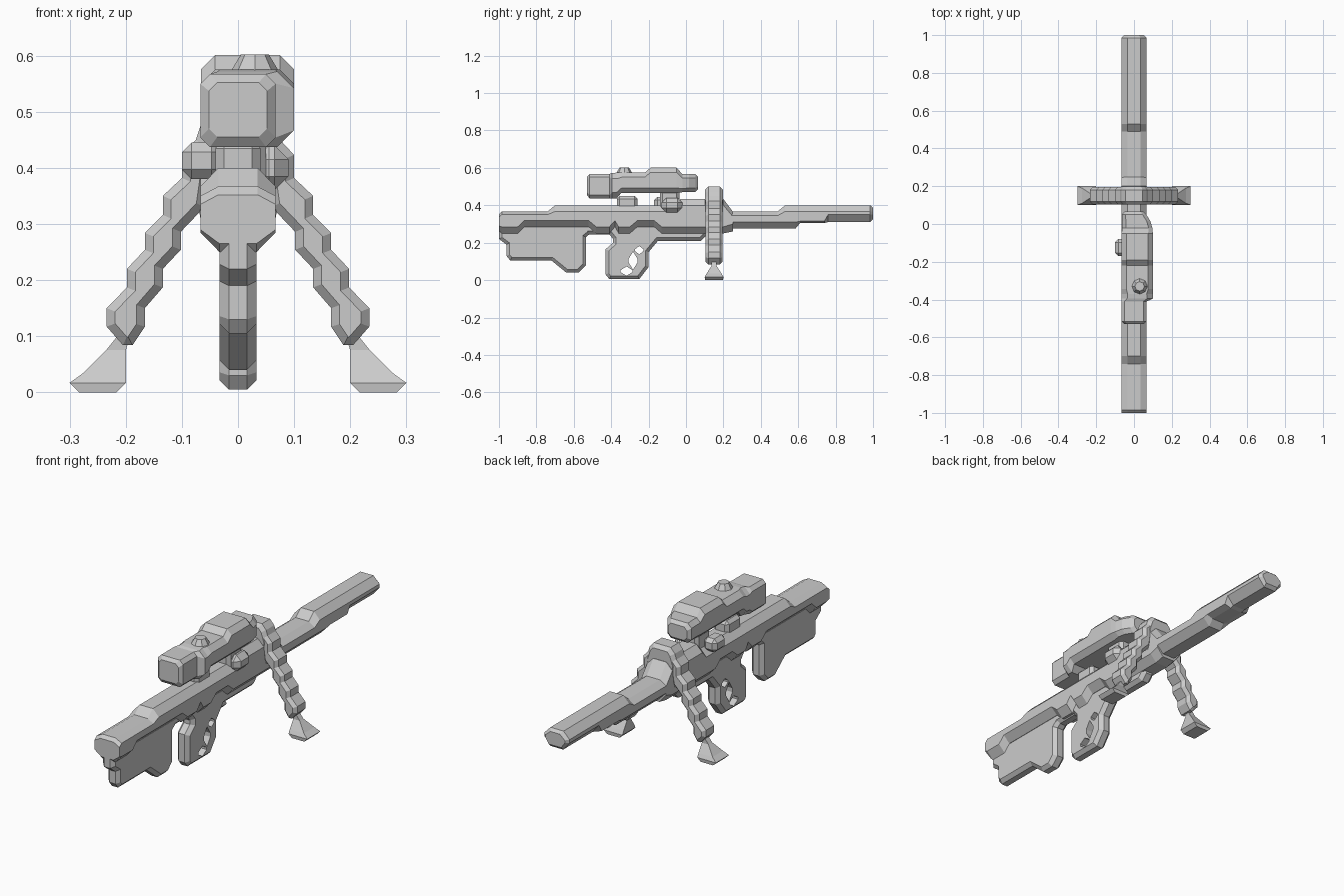
import bpy, bmesh
from mathutils import Vector

if "Cube" in bpy.data.objects:
    bpy.data.objects.remove(bpy.data.objects["Cube"])


def finish(name, bm):
    bmesh.ops.recalc_face_normals(bm, faces=bm.faces)
    me = bpy.data.meshes.new(name)
    bm.to_mesh(me)
    bm.free()
    ob = bpy.data.objects.new(name, me)
    bpy.context.collection.objects.link(ob)
    return ob


def skin(name, rings):
    """Bridge equal-sized rings of points and cap both ends."""
    bm = bmesh.new()
    vs = [[bm.verts.new(p) for p in r] for r in rings]
    n = len(vs[0])
    for a, b in zip(vs, vs[1:]):
        for i in range(n):
            j = (i + 1) % n
            bm.faces.new((a[i], a[j], b[j], b[i]))
    bm.faces.new(vs[0][::-1])
    bm.faces.new(vs[-1])
    return finish(name, bm)


def inset(pts, c):
    """Miter-offset a closed outline inward."""
    n = len(pts)
    area = sum(pts[i - 1][0] * pts[i][1] - pts[i][0] * pts[i - 1][1] for i in range(n))
    s = 1 if area > 0 else -1
    out = []
    for i in range(n):
        p, q, r = (Vector(pts[k % n]) for k in (i - 1, i, i + 1))
        d1, d2 = (q - p).normalized(), (r - q).normalized()
        n1, n2 = Vector((-d1.y, d1.x)) * s, Vector((-d2.y, d2.x)) * s
        out.append(tuple(q + (n1 + n2) * (c / (1 + n1.dot(n2)))))
    return out


def prism(name, pts, half, c, to3d):
    small = inset(pts, c) if c else pts
    steps = [(-half, small), (c - half, pts), (half - c, pts), (half, small)] if c else [(-half, pts), (half, pts)]
    return skin(name, [[to3d(a, b, t) for a, b in ps] for t, ps in steps])


def side(a, b, t):
    return (t, a, b)


def chamfer_box(name, x0, x1, y0, y1, z0, z1, c):
    bm = bmesh.new()
    bmesh.ops.create_cube(bm, size=1)
    for v in bm.verts:
        v.co = ((x0 + x1) / 2 + v.co.x * (x1 - x0), (y0 + y1) / 2 + v.co.y * (y1 - y0),
                (z0 + z1) / 2 + v.co.z * (z1 - z0))
    bmesh.ops.bevel(bm, geom=bm.edges[:], offset=c, segments=1, affect='EDGES')
    return finish(name, bm)


def octagon(y, cx, w, bw, tw, zb, zlo, zhi, zt):
    return [(cx + x, y, z) for x, z in ((-bw, zb), (bw, zb), (w, zlo), (w, zhi),
                                        (tw, zt), (-tw, zt), (-w, zhi), (-w, zlo))]


# Body from butt to receiver: y, bottom, lower shoulder, upper shoulder, top
body = [(-1, .265, .29, .335, .352), (-.985, .25, .285, .35, .367), (-.9, .25, .285, .35, .367),
        (-.865, .285, .318, .35, .367), (-.74, .285, .318, .35, .367), (-.70, .285, .318, .367, .4),
        (-.52, .285, .318, .367, .4), (-.48, .25, .285, .367, .4), (-.41, .25, .285, .367, .4),
        (-.38, .285, .318, .367, .4), (-.36, .25, .285, .367, .4), (-.3, .25, .285, .367, .4),
        (-.26, .285, .318, .367, .4), (-.17, .285, .318, .367, .4), (-.13, .25, .285, .367, .4),
        (-.06, .25, .285, .367, .4), (-.03, .25, .285, .4, .433), (.2, .25, .285, .4, .433),
        (.25, .26, .3, .34, .367)]
skin("receiver_body", [octagon(y, 0, .067, .033, .035, *z) for y, *z in body])

# Barrel with stepped muzzle
barrel = [(.2, .275, .31, .345, .367), (.49, .275, .31, .345, .367), (.53, .275, .31, .367, .4),
          (.585, .275, .31, .367, .4), (.61, .305, .315, .367, .4), (.74, .305, .315, .367, .4),
          (.76, .31, .35, .367, .4), (.985, .31, .35, .367, .4), (1, .325, .352, .365, .388)]
skin("barrel", [octagon(y, 0, .067 if y < 1 else .052, .033, .035 if y < 1 else .025, *z)
                for y, *z in barrel])

# Thin butt plate and grip frame below the body
butt = [(-1, .3), (-1, .22), (-.96, .19), (-.96, .13), (-.94, .105), (-.72, .105), (-.64, .04),
        (-.575, .04), (-.535, .08), (-.535, .23), (-.51, .25), (-.51, .3)]
prism("butt_stock", butt, .033, .017, side)
grip = [(-.55, .3), (-.55, .245), (-.41, .245), (-.39, .22), (-.39, .2), (-.43, .165), (-.43, .03),
        (-.41, .005), (-.25, .005), (-.2, .07), (-.2, .15), (-.15, .21), (.08, .21), (.11, .24), (.11, .3)]
frame = prism("grip_frame", grip, .033, .017, side)

# Trigger openings
holes = [(-.318, .048, .032, .025), (-.283, .104, .024, .048), (-.25, .16, .024, .022)]
for a, b, w, h in holes:
    pts = [(a - w, b - h * .2), (a, b - h), (a + w, b - h * .2), (a + w, b + h * .2), (a, b + h), (a - w, b + h * .2)]
    cut = prism("opening_cutter", pts, .1, 0, side)
    cut.hide_render = True
    mod = frame.modifiers.new("opening", 'BOOLEAN')
    mod.operation, mod.object, mod.solver = 'DIFFERENCE', cut, 'EXACT'
    bpy.context.view_layer.objects.active = frame
    bpy.ops.object.modifier_apply(modifier=mod.name)
    bpy.data.objects.remove(cut)

# Scope: y, centre x, half width, bottom, top, chamfer
scope = [(-.53, 0, .052, .455, .552, .015), (-.515, 0, .067, .437, .567, .017),
         (-.41, 0, .067, .437, .567, .017), (-.395, .017, .083, .437, .572, .03),
         (-.37, .017, .083, .437, .575, .033), (-.345, .017, .083, .467, .575, .025),
         (-.22, .017, .083, .467, .575, .025), (-.19, .017, .083, .467, .601, .025),
         (-.05, .017, .083, .467, .601, .025), (-.02, .017, .08, .47, .567, .02),
         (.015, .012, .075, .472, .567, .02), (.05, 0, .065, .472, .567, .02),
         (.065, 0, .05, .487, .552, .015)]
skin("scope", [octagon(y, cx, w, w - c, w - c, zb, zb + c, zt - c, zt) for y, cx, w, zb, zt, c in scope])

# Scope dial, mounts and bolt knob
bm = bmesh.new()
bmesh.ops.create_cone(bm, cap_ends=True, segments=8, radius1=.055, radius2=.025, depth=.05)
bmesh.ops.translate(bm, verts=bm.verts, vec=(.03, -.33, .577))
finish("scope_dial", bm)
chamfer_box("rear_mount", -.04, .04, -.37, -.26, .38, .45, .015)
chamfer_box("front_mount", -.035, .05, -.14, -.035, .37, .49, .015)
chamfer_box("side_lug", .03, .09, -.13, -.02, .36, .44, .025)
chamfer_box("bolt_knob", -.1, -.03, -.17, -.08, .38, .445, .017)

# Bipod collar over the receiver
half = [(.045, .5), (.067, .475), (.085, .42), (.067, .31), (.04, .27)]
prism("bipod_collar", half + [(-x, z) for x, z in reversed(half)], .048, .017,
      lambda a, b, t: (a, .15 + t, b))

# Stepped bipod legs with feet, both sides
leg = [(.04, .47), (.075, .45), (.1, .423), (.1, .382), (.134, .35), (.134, .316), (.166, .284),
       (.166, .254), (.198, .22), (.198, .187), (.234, .15), (.234, .117), (.205, .084), (.188, .084),
       (.166, .117), (.166, .15), (.134, .187), (.134, .22), (.102, .254), (.102, .286), (.06, .33)]
foot = [(.048, .283, .217, .0), (.05, .3, .2, .017), (.04, .275, .2, .035), (.014, .235, .2, .075),
        (.014, .215, .192, .1)]
for s, tag in ((1, "right"), (-1, "left")):
    prism("bipod_leg_" + tag, leg, .046, .015, lambda a, b, t: (s * a, .15 + t, b))
    skin("bipod_foot_" + tag, [[(s * x1, .15 - h, z), (s * x1, .15 + h, z), (s * x0, .15 + h, z),
                                (s * x0, .15 - h, z)] for h, x1, x0, z in foot])
